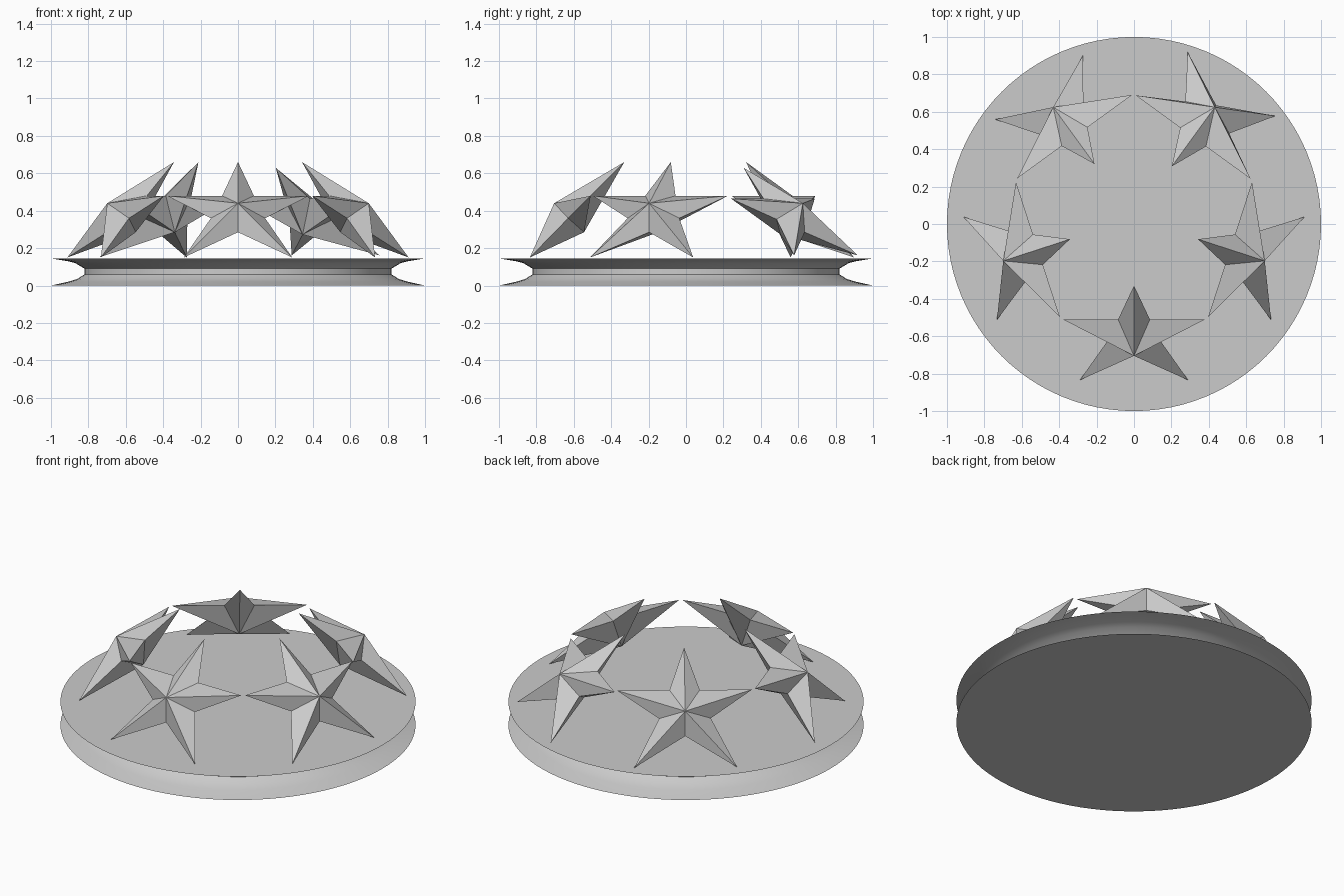
import bpy, bmesh, math
from mathutils import Matrix, Vector

cube = bpy.data.objects.get("Cube")
if cube:
    bpy.data.objects.remove(cube, do_unlink=True)

# One plain grey for everything
grey = bpy.data.materials.new("light grey")
grey.use_nodes = True
grey.diffuse_color = (0.6, 0.6, 0.6, 1)
grey.node_tree.nodes["Principled BSDF"].inputs["Base Color"].default_value = (0.6, 0.6, 0.6, 1)


def make_object(name, bm):
    bmesh.ops.recalc_face_normals(bm, faces=bm.faces)
    mesh = bpy.data.meshes.new(name)
    bm.to_mesh(mesh)
    bm.free()
    mesh.materials.append(grey)
    obj = bpy.data.objects.new(name, mesh)
    bpy.context.collection.objects.link(obj)
    return obj


# Round base: a waisted profile of (radius, height) spun about z
def make_base(profile, sides=96):
    bm = bmesh.new()
    rings = []
    for r, z in profile:
        rings.append([bm.verts.new((r * math.cos(a), r * math.sin(a), z))
                      for a in (math.tau * i / sides for i in range(sides))])
    for low, high in zip(rings, rings[1:]):
        for i in range(sides):
            j = (i + 1) % sides
            bm.faces.new((low[i], low[j], high[j], high[i]))
    bm.faces.new(rings[0])
    bm.faces.new(rings[-1])
    return make_object("base", bm)


base = make_base([(1, 0), (0.91, 0.02), (0.86, 0.035), (0.82, 0.06),
                  (0.82, 0.09), (0.87, 0.12), (0.91, 0.13), (1, 0.145)])
bpy.context.view_layer.objects.active = base
base.select_set(True)
bpy.ops.object.shade_smooth_by_angle(angle=math.radians(30))

# Half outline of a star leaning inwards: (sideways, outward, up), top to bottom
HALF = [(0, 0.36, 0.66), (0.085, 0.54, 0.48), (0.38, 0.54, 0.48),
        (0.145, 0.66, 0.36), (0.29, 0.865, 0.15), (0, 0.735, 0.285)]
OUTER_PEAK = Vector((0, -0.735, 0.44))
INNER_PEAK = Vector((0, -0.575, 0.285))
RING_CENTRE = Matrix.Translation((0, 0.03, 0))


# Faceted star with a peak on both sides
def make_star(name, turn, extra_lean=0):
    outline = HALF + [(-x, out, up) for x, out, up in HALF[-2:0:-1]]
    bm = bmesh.new()
    rim = [bm.verts.new((x, -out, up)) for x, out, up in outline]
    for peak in (OUTER_PEAK, INNER_PEAK):
        tip = bm.verts.new(peak)
        for a, b in zip(rim, rim[1:] + rim[:1]):
            bm.faces.new((a, b, tip))
    pivot = Matrix.Translation(OUTER_PEAK)
    lean = pivot @ Matrix.Rotation(-extra_lean, 4, 'X') @ pivot.inverted()
    bm.transform(RING_CENTRE @ Matrix.Rotation(turn, 4, 'Z') @ lean)
    return make_object(name, bm)


# Five stars in a ring, the back left one leaning a little more
names = ["front_star", "left_star", "back_left_star", "back_right_star", "right_star"]
for i, name in enumerate(names):
    make_star(name, math.tau * i / 5, 0.08 if name == "back_left_star" else 0)
